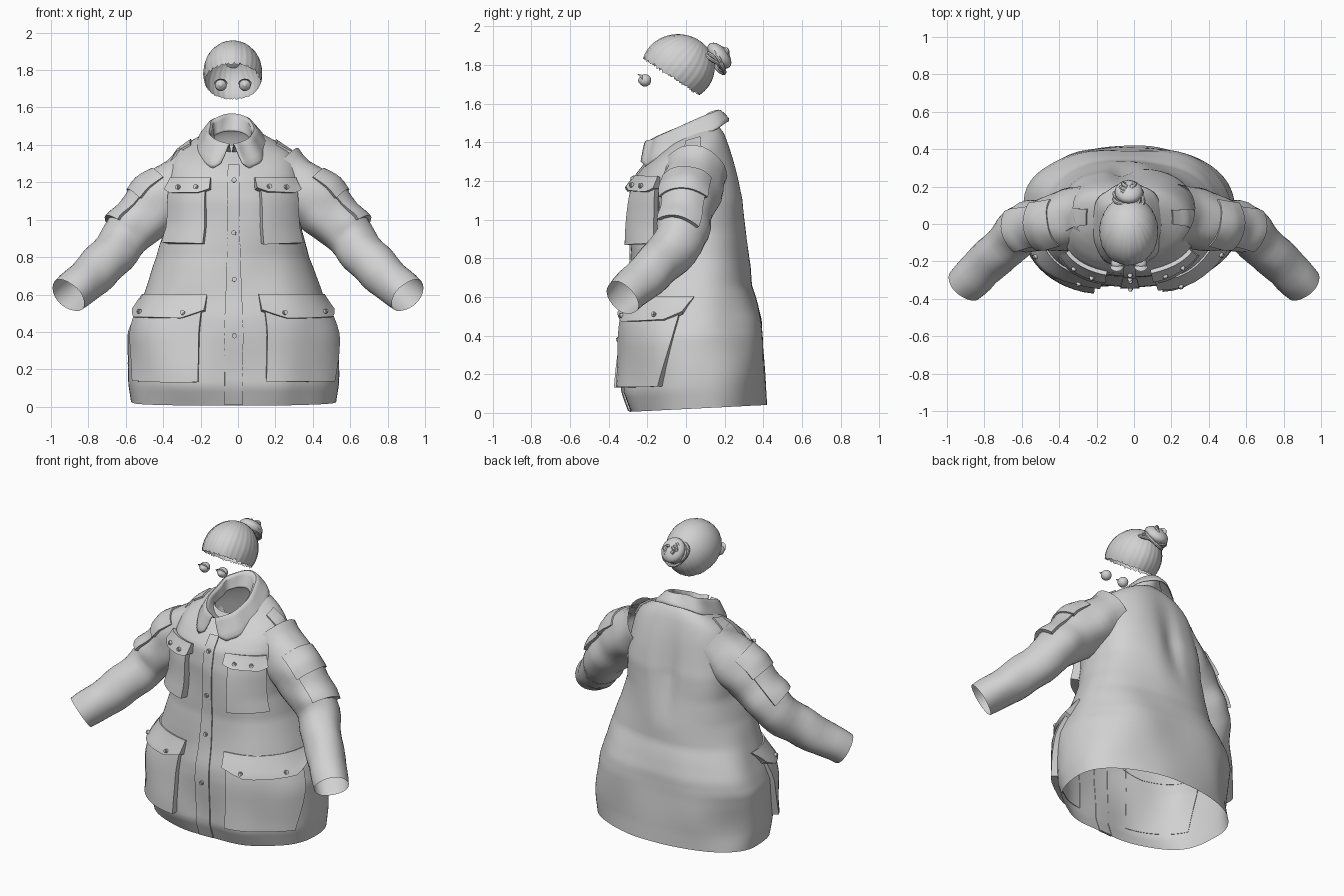
import bpy, bmesh, math
from math import sin, cos, radians, pi, exp
from mathutils import Vector, noise

if "Cube" in bpy.data.objects:
    bpy.data.objects.remove(bpy.data.objects["Cube"])

grey = bpy.data.materials.new("soft grey")
grey.use_nodes = True
grey.diffuse_color = (0.64, 0.64, 0.64, 1)
grey.node_tree.nodes["Principled BSDF"].inputs["Base Color"].default_value = (0.64, 0.64, 0.64, 1)


def finish(obj, name, angle=40):
    obj.name = name
    obj.data.materials.clear()
    obj.data.materials.append(grey)
    bpy.ops.object.select_all(action='DESELECT')
    obj.select_set(True)
    bpy.context.view_layer.objects.active = obj
    bpy.ops.object.shade_smooth_by_angle(angle=radians(angle))
    return obj


def grid(name, fn, nu, nv, closed=False, angle=40):
    """Sheet from fn(s, t), with s and t in 0..1."""
    bm = bmesh.new()
    cols = nu if closed else nu + 1
    vs = [[bm.verts.new(fn(i / nu, j / nv)) for i in range(cols)] for j in range(nv + 1)]
    for j in range(nv):
        for i in range(nu):
            k = (i + 1) % cols
            bm.faces.new((vs[j][i], vs[j][k], vs[j + 1][k], vs[j + 1][i]))
    mesh = bpy.data.meshes.new(name)
    bm.to_mesh(mesh)
    bm.free()
    obj = bpy.data.objects.new(name, mesh)
    bpy.context.collection.objects.link(obj)
    return finish(obj, name, angle)


def lookup(table, key):
    """Linear interpolation of rows by their first value."""
    key = min(max(key, table[0][0]), table[-1][0])
    for a, b in zip(table, table[1:]):
        if key <= b[0]:
            f = (key - a[0]) / (b[0] - a[0])
            return [p + (q - p) * f for p, q in zip(a, b)]


def spow(v, p):
    return math.copysign(abs(v) ** p, v)


# Coat body: height, half width, front y, back y, slant
BODY = [(0.02, .545, -.29, .41, .05), (.12, .555, -.335, .405, .03), (.4, .56, -.335, .4, 0),
        (.48, .535, -.33, .395, 0), (.58, .49, -.31, .365, 0), (.66, .455, -.3, .335, 0),
        (.8, .4, -.28, .325, 0), (.95, .365, -.28, .31, 0),
        (1.1, .37, -.28, .295, 0), (1.22, .36, -.26, .265, 0), (1.3, .335, -.205, .24, .05),
        (1.36, .3, -.155, .215, .15), (1.4, .23, -.12, .19, .3), (1.44, .13, -.1, .15, .4)]


def body_raw(u, v):
    _, w, yf, yb, k = lookup(BODY, v)
    cy, r = (yf + yb) / 2, (yb - yf) / 2
    a = radians(u)
    p = .84 + .06 * cos(a - pi / 4)
    x, y = w * spow(sin(a), p), -r * spow(cos(a), p)
    fold = noise.noise(Vector((x * 4, y * 4, v * 3))) * .05
    pleat = .12 * exp(-((u % 360 - 184) / 7) ** 2) * max(0, 1 - abs(v - 1.08) / .32)
    f = 1 + fold - pleat
    return Vector((x * f - .025, cy + y * f, v + k * (cy + y)))


# Sleeve: position, centre x, y, z, radius
SLEEVE = [(0, .22, .05, 1.25, .165), (.25, .43, .0, 1.09, .152), (.5, .57, -.02, .94, .138),
          (.58, .61, -.035, .89, .128), (.72, .7, -.12, .79, .122), (1, .906, -.33, .594, .103)]


def sleeve_raw(u, v):
    c = Vector(lookup(SLEEVE, v)[1:4])
    r = lookup(SLEEVE, v)[4]
    t = (Vector(lookup(SLEEVE, v + .1)[1:4]) - Vector(lookup(SLEEVE, v - .1)[1:4])).normalized()
    up = Vector((0, 1, 0)).cross(t).normalized()
    up = -up if up.z < 0 else up
    front = t.cross(up).normalized()
    front = -front if front.y > 0 else front
    a = radians(u)
    p = c + r * (up * cos(a) + front * sin(a))
    return p + (p - c) * noise.noise(p * 7) * .14


def normal(raw, u, v, centre):
    n = (raw(u + 1, v) - raw(u - 1, v)).cross(raw(u, v + .01) - raw(u, v - .01)).normalized()
    return n if n.dot(raw(u, v) - centre(v)) > 0 else -n


def body(u, v, off):
    return body_raw(u, v) + off * normal(body_raw, u, v, lambda z: Vector((-.025, .03, z)))


def sleeve(u, v, off):
    return sleeve_raw(u, v) + off * normal(sleeve_raw, u, v, lambda t: Vector(lookup(SLEEVE, t)[1:4]))


def flip(surface, side):
    def mirrored(u, v, off):
        p = surface(u, v, off)
        return Vector((p.x * side, p.y, p.z))
    return mirrored


def patch(name, surface, u0, u1, v0, v1, low, high, cut=0, n=12, lean=0):
    """Raised panel on a surface; low and high are its thickness at v0 and v1."""
    def fn(s, t):
        a = min(max((s * n - 1) / (n - 2), 0), 1)
        b = min(max((t * n - 1) / (n - 2), 0), 1)
        start = v0 + cut * max(0, abs(2 * a - 1) - .65) / .35
        rim = s in (0, 1) or t in (0, 1)
        off = -.003 if rim else low + (high - low) * b
        return surface(u0 + (u1 - u0 + lean * b) * a, start + (v1 - start) * b, off)
    return grid(name, fn, n, n)


def snap(name, surface, u, v, off):
    p = surface(u, v, off)
    axis = surface(u, v, off + .1) - p
    for r, d, h in ((.013, .006, .014), (.008, .013, .01)):
        bpy.ops.mesh.primitive_cylinder_add(vertices=12, radius=r, depth=h,
                                            location=p + axis.normalized() * d,
                                            rotation=axis.to_track_quat('Z', 'Y').to_euler())
        finish(bpy.context.object, name)


grid("coat_body", lambda s, t: body_raw(s * 360, .02 + 1.42 * t), 96, 60, True)

# Front placket with snaps
patch("placket", body, -3.5, 4, .025, 1.3, .008, .008, n=40)
for z in (1.21, .93, .68, .38):
    snap("placket_snap", body, 0.3, z, .006)

for side, label in ((1, "left"), (-1, "right")):
    # Sleeve and its pocket
    arm = flip(sleeve, side)
    grid(label + "_sleeve", lambda s, t: arm(s * 360, t, 0), 28, 24, True)
    patch(label + "_sleeve_pocket", arm, -42, 52, .24, .54, .008, .022)
    patch(label + "_sleeve_flap", arm, -46, 56, .32, .17, .022, .008)

    # Chest pocket, hip pocket and shoulder strap
    def coat(u, v, off, side=side):
        return body(u * side, v, off)
    patch(label + "_chest_pocket", coat, 20, 60, .87, 1.17, .05, .03)
    patch(label + "_chest_flap", coat, 16, 61, 1.14, 1.22, .055, .02, .02)
    patch(label + "_hip_pocket", coat, 16, 67, .14, .55, .04, .02, lean=16)
    patch(label + "_hip_flap", coat, 14, 84, .47, .6, .04, .01, .04, lean=8)
    patch(label + "_shoulder_strap", coat, 80, 102, 1.3, 1.4, .012, .01)
    for u in (27, 44):
        snap(label + "_chest_snap", coat, u, 1.17, .042)
    for u in (27, 62):
        snap(label + "_hip_snap", coat, u, .495, .033)

# Folded collar: position, radius x, centre y, radius y, height, slant, sweep
COLLAR = [(0, .1, 0, .115, 1.42, .055, 178), (.35, .108, -.02, .165, 1.475, .08, 176),
          (.45, .12, -.02, .18, 1.488, .08, 175), (.55, .135, -.018, .192, 1.48, .085, 172),
          (.9, .184, -.012, .23, 1.41, .115, 161), (1, .196, -.01, .234, 1.384, .125, 150)]


def collar(s, t):
    _, rx, cy, ry, z, slant, sweep = lookup(COLLAR, t)
    a = radians((2 * s - 1) * sweep)
    f = 1 + .1 * noise.noise(Vector((cos(a) * 2, sin(a) * 2, t)))
    return Vector((rx * f * sin(a) - .035, cy + ry * f * cos(a), z + slant * cos(a)))


thick = grid("collar", collar, 48, 20).modifiers.new("cloth", 'SOLIDIFY')
thick.thickness = .006

# Hair cap: finely ridged dome tipped backwards, with a ragged hairline
HEAD = Vector((-.028, -.04, 1.785))
POLE = Vector((0, .58, .815))
FRONT = Vector((0, -.815, .58))


def hair(s, t):
    a = s * 2 * pi
    edge = radians(109) + .07 * noise.noise(Vector((cos(a) * 9, sin(a) * 9, 0))) + .02 * (-1) ** round(s * 120)
    th = edge * t
    d = POLE * cos(th) + FRONT * sin(th) * cos(a) + Vector((1, 0, 0)) * sin(th) * sin(a)
    f = 1 + sin(th) * (.006 * sin(a * 30) + .004 * sin(a * 11 + th))
    return HEAD + Vector((d.x * .157, d.y * .188, d.z * .173)) * f


grid("hair_cap", hair, 120, 24, True)

# Bun: core with coiled strands wound round it
BUN = Vector((-.028, .172, 1.848))
TILT = Vector((0, .75, .66)).to_track_quat('Z', 'Y')
bpy.ops.mesh.primitive_uv_sphere_add(segments=24, ring_count=12, radius=1, location=BUN,
                                     rotation=TILT.to_euler(), scale=(.075, .08, .045))
finish(bpy.context.object, "bun_core")
for k in range(9):
    def strand(s, t, k=k):
        a, b = s * 2 * pi, t * 2 * pi
        ring = .074 - .006 * k + .01 * sin(a * 3 + k * 2)
        lift = -.04 + .0095 * k + .012 * sin(a * 2 + k)
        r = ring + .011 * cos(b)
        return BUN + TILT @ Vector((r * cos(a), r * sin(a), lift + .011 * sin(b)))
    grid("bun_strand", strand, 40, 8, True)

# Eyes: ball, iris dome and short upper lashes
for x, label in ((.037, "left"), (-.092, "right")):
    for r, y in ((.032, -.212), (.018, -.23)):
        bpy.ops.mesh.primitive_uv_sphere_add(segments=20, ring_count=12, radius=r, location=(x, y, 1.72),
                                             rotation=(pi / 2, 0, 0))
        finish(bpy.context.object, label + "_eye")
    grid(label + "_lashes", lambda s, t: Vector((x + .03 * cos(pi * s) * (1 + .2 * t),
         -.225 - .028 * t * sin(pi * s), 1.72 + .028 * sin(pi * s) + .006 * t)), 12, 2)
